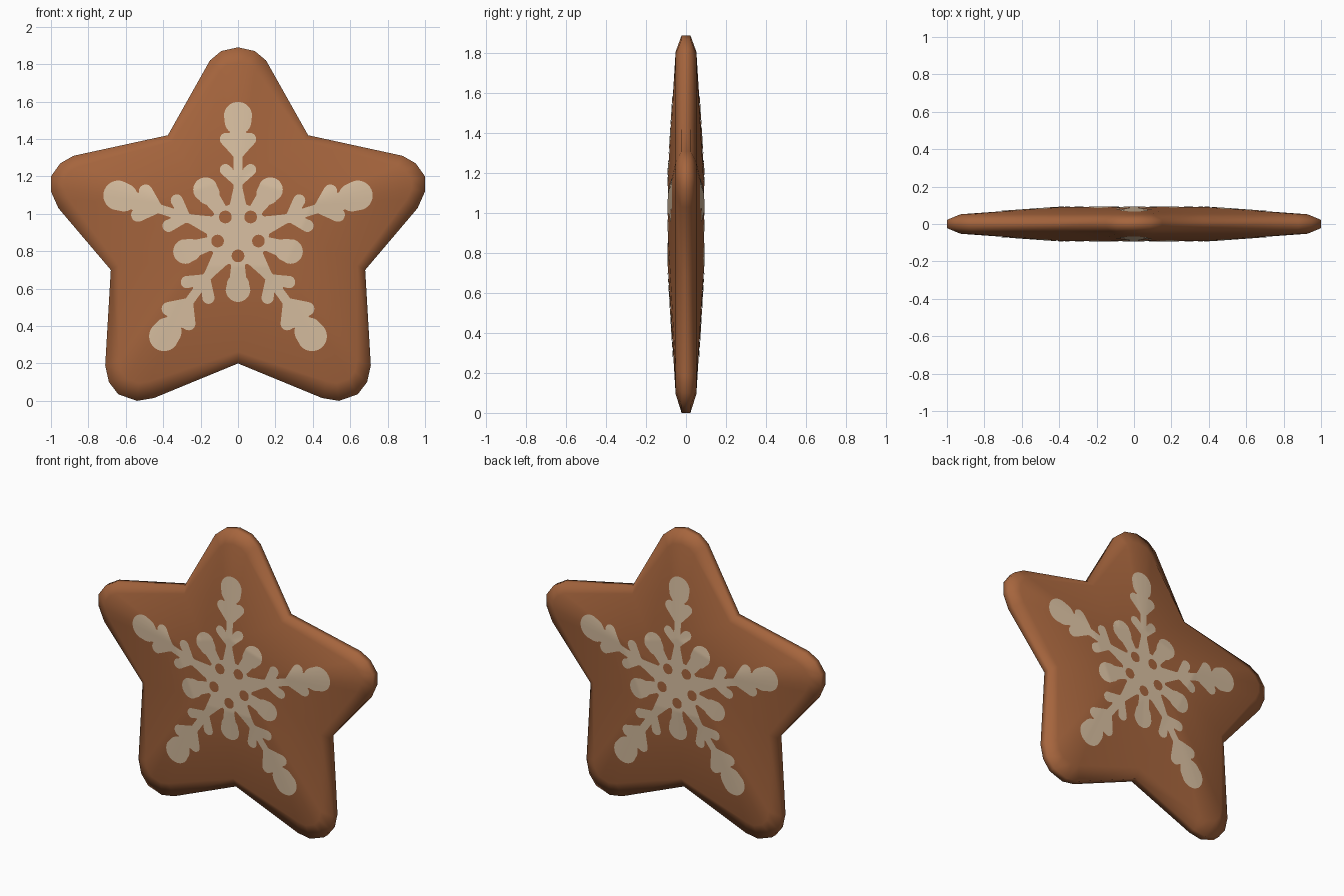
import bpy, bmesh, math
from mathutils import Vector
from mathutils.bvhtree import BVHTree

if "Cube" in bpy.data.objects:
    bpy.data.objects.remove(bpy.data.objects["Cube"])


def material(name, rgb):
    m = bpy.data.materials.new(name)
    m.diffuse_color = (*rgb, 1)
    m.use_nodes = True
    m.node_tree.nodes["Principled BSDF"].inputs["Base Color"].default_value = m.diffuse_color
    return m


def finish(bm, name, mat):
    me = bpy.data.meshes.new(name)
    bm.to_mesh(me)
    me.materials.append(mat)
    for p in me.polygons:
        p.use_smooth = True
    ob = bpy.data.objects.new(name, me)
    bpy.context.collection.objects.link(ob)
    return ob


brown = material("gingerbread brown", (0.38, 0.13, 0.047))
cream = material("icing cream", (0.70, 0.53, 0.36))


# --- Star outline: rounded tips (5 points each) with a notch after each ---
def vec(pts):
    return [Vector(p) for p in pts]


def flip(pts):
    return [Vector((-p.x, p.y)) for p in reversed(pts)]


top = vec([(-.15, 1.82), (-.09, 1.87), (0, 1.89), (.09, 1.87), (.15, 1.82)])
arm = vec([(.88, 1.31), (.95, 1.27), (1, 1.2), (1, 1.12), (.96, 1.03)])
leg = vec([(.71, .19), (.69, .10), (.64, .035), (.54, 0), (.45, .015)])
tips = [top, arm, leg, flip(leg), flip(arm)]
notches = vec([(.375, 1.42), (.68, .70), (0, .20), (-.68, .70), (-.375, 1.42)])
ridges = vec([(0, 1.2), (.4, 1.07), (.25, .72), (-.25, .72), (-.4, 1.07)])

# Rim, shoulder and raised middle rings
rim, shoulder, middle = [], [], []
for i in range(5):
    r, nxt = ridges[i], ridges[(i + 1) % 5]
    mid_tip = tips[i][2]
    for p in tips[i]:
        rim.append(p)
        shoulder.append(p.lerp(mid_tip, .28).lerp(r, .12))
        middle.append(r + (p - mid_tip) * .12)
    middle[-3] = r.copy()
    valley = (r + nxt) / 2
    rim.append(notches[i])
    shoulder.append(notches[i].lerp(valley, .12))
    middle.append(valley)

bm = bmesh.new()
n = len(rim)
rings = []
for pts, y in [(middle, -.09), (shoulder, -.052), (rim, -.022),
               (rim, .022), (shoulder, .052), (middle, .09)]:
    rings.append([bm.verts.new((p.x, y, p.y)) for p in pts])
for a, b in zip(rings, rings[1:]):
    for i in range(n):
        j = (i + 1) % n
        bm.faces.new((a[i], a[j], b[j], b[i]))
for ring, y in ((rings[0], -.09), (rings[-1], .09)):
    c = bm.verts.new((0, y, .93))
    for i in range(n):
        bm.faces.new((ring[i], ring[(i + 1) % n], c))
bmesh.ops.recalc_face_normals(bm, faces=bm.faces)
finish(bm, "star_cookie", brown)
tree = BVHTree.FromBMesh(bm)


# --- Snowflake shape as a signed distance (negative is inside) ---
def capsule(u, v, a, b, ra, rb):
    du, dv = b[0] - a[0], b[1] - a[1]
    t = max(0, min(1, ((u - a[0]) * du + (v - a[1]) * dv) / (du * du + dv * dv)))
    return math.hypot(u - a[0] - t * du, v - a[1] - t * dv) - (ra + (rb - ra) * t)


SECTOR = math.tau / 5


def flake(x, z):
    dx, dz = x, z - .89
    rad = math.hypot(dx, dz)
    ang = math.atan2(dx, dz)
    k = round(ang / SECTOR)
    scale = .96 if k == 0 else 1.02
    a = abs(ang - k * SECTOR)                 # mirrored within one arm
    u, v = rad * math.cos(a) / scale, rad * math.sin(a) / scale
    h = SECTOR / 2 - a                        # petal between the arms
    pu, pv = rad * math.cos(h), rad * math.sin(h)
    d = min(
        rad - .165,
        capsule(u, v, (.1, 0), (.26, 0), .06, .025),
        capsule(u, v, (.2, 0), (.6, 0), .024, .024),
        capsule(u, v, (.29, 0), (.36, .07), .026, .032),
        capsule(u, v, (.45, 0), (.53, .065), .03, .036),
        capsule(u, v, (.50, 0), (.57, 0), .06, .045),
        capsule(u, v, (.63, 0), (.66, 0), .074, .078),
        capsule(pu, pv, (.15, 0), (.24, 0), .035, .045),
        capsule(pu, pv, (.27, 0), (.295, 0), .06, .066))
    hole = math.hypot(pu - .115, pv) - .034
    return max(d, -hole)


# --- Icing: thin sheet draped on the front and back faces ---
STEP = .01


def icing(name, side):
    bm = bmesh.new()
    verts = {}

    def vert(i, k):
        if (i, k) not in verts:
            verts[i, k] = bm.verts.new((i * STEP, 0, k * STEP))
        return verts[i, k]

    for i in range(-80, 80):
        for k in range(20, 170):
            if flake((i + .5) * STEP, (k + .5) * STEP) < 0:
                q = [vert(i, k), vert(i + 1, k), vert(i + 1, k + 1), vert(i, k + 1)]
                bm.faces.new(q if side < 0 else q[::-1])
    e = .002
    for v in bm.verts:
        x, z = v.co.x, v.co.z
        if v.is_boundary:                     # pull the edge onto the outline
            d = max(-STEP * .7, min(STEP * .7, flake(x, z)))
            g = Vector((flake(x + e, z) - flake(x - e, z),
                        flake(x, z + e) - flake(x, z - e)))
            if g.length > 1e-6:
                g.normalize()
                x, z = x - g.x * d, z - g.y * d
        hit = tree.ray_cast(Vector((x, side, z)), Vector((0, -side, 0)))[0]
        v.co = (x, (hit.y if hit else side * .05) + side * .003, z)
    return finish(bm, name, cream)


icing("snowflake_icing_front", -1)
icing("snowflake_icing_back", 1)
